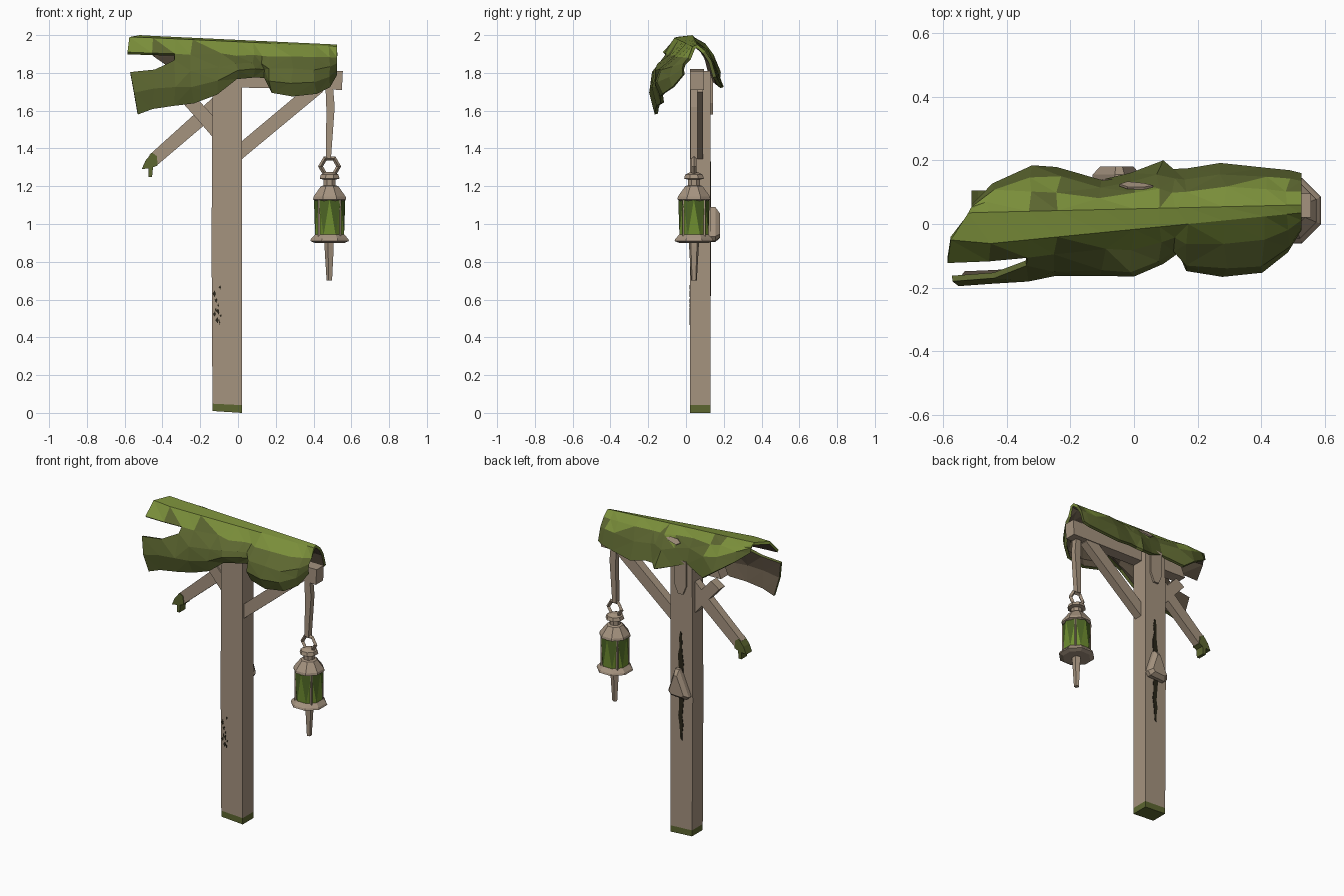
import bpy, bmesh, math, random

if "Cube" in bpy.data.objects:
    bpy.data.objects.remove(bpy.data.objects["Cube"])

random.seed(4)


def material(name, r, g, b):
    m = bpy.data.materials.new(name)
    lin = [((c / 255 + 0.055) / 1.055) ** 2.4 for c in (r, g, b)]
    m.diffuse_color = (*lin, 1)
    m.use_nodes = True
    m.node_tree.nodes["Principled BSDF"].inputs["Base Color"].default_value = m.diffuse_color
    return m


WOOD = material("weathered wood", 165, 147, 127)
MOSS = material("light moss", 122, 142, 58)
DARK_MOSS = material("dark moss", 92, 102, 48)
UNDER = material("bark underside", 98, 86, 70)
CRACK = material("dark crack", 40, 36, 24)
GLASS = material("green glass", 112, 143, 48)
DARK_GLASS = material("dark green glass", 76, 100, 36)


def finish(name, bm, *mats, recalc=True):
    if recalc:
        bmesh.ops.recalc_face_normals(bm, faces=bm.faces)
    me = bpy.data.meshes.new(name)
    bm.to_mesh(me)
    bm.free()
    for m in mats:
        me.materials.append(m)
    ob = bpy.data.objects.new(name, me)
    bpy.context.collection.objects.link(ob)
    return ob


def prism(name, pts, y0, y1, *mats, taper=1.0, moss_below=None):
    """Extrude an x-z outline from y0 to y1; the y1 side may be shrunk."""
    bm = bmesh.new()
    n = len(pts)
    cx, cz = sum(p[0] for p in pts) / n, sum(p[1] for p in pts) / n
    a = [bm.verts.new((x, y0, z)) for x, z in pts]
    b = [bm.verts.new((cx + (x - cx) * taper, y1, cz + (z - cz) * taper)) for x, z in pts]
    bm.faces.new(a)
    bm.faces.new(b)
    for i in range(n):
        j = (i + 1) % n
        bm.faces.new((a[i], a[j], b[j], b[i]))
    if moss_below is not None:
        geom = bm.verts[:] + bm.edges[:] + bm.faces[:]
        bmesh.ops.bisect_plane(bm, geom=geom, plane_co=(0, 0, moss_below), plane_no=(0.05, 0, 1))
        for f in bm.faces:
            f.material_index = int(f.calc_center_median().z < moss_below)
    return finish(name, bm, *mats)


def lathe(name, profile, cx, cy, sides, mat):
    """Spin (radius, z) points into a faceted solid."""
    bm = bmesh.new()
    rings = []
    for r, z in profile:
        rings.append([bm.verts.new((cx + r * math.cos((i + .5) * math.tau / sides),
                                    cy + r * math.sin((i + .5) * math.tau / sides), z))
                      for i in range(sides)])
    for a, b in zip(rings, rings[1:]):
        for i in range(sides):
            j = (i + 1) % sides
            bm.faces.new((a[i], a[j], b[j], b[i]))
    bm.faces.new(rings[0])
    bm.faces.new(rings[-1])
    return finish(name, bm, mat)


# Post, beam and braces
prism("post", [(-.135, 0.01), (.02, 0), (.02, .9), (.02, 1.81), (-.135, 1.81), (-.14, .9)],
      .02, .13, WOOD, DARK_MOSS, moss_below=.042)
prism("cross_beam", [(-.32, 1.73), (.55, 1.71), (.555, 1.81), (-.28, 1.82)], .02, .095, WOOD)
prism("right_brace", [(.01, 1.335), (.45, 1.70), (.42, 1.75), (.38, 1.74), (.01, 1.43)], .035, .09, WOOD)
prism("left_brace_stub", [(-.13, 1.455), (-.13, 1.57), (-.25, 1.70), (-.31, 1.66), (-.22, 1.56)],
      .04, .10, WOOD)
prism("broken_left_brace", [(-.43, 1.31), (-.10, 1.59), (-.11, 1.69), (-.47, 1.365)], .05, .10, WOOD)
prism("brace_moss_tip", [(-.425, 1.31), (-.43, 1.36), (-.455, 1.378), (-.49, 1.335), (-.51, 1.29),
                         (-.475, 1.295), (-.475, 1.25), (-.455, 1.25), (-.45, 1.30)], .045, .105, DARK_MOSS)
prism("back_tongue", [(-.10, 1.80), (-.10, 1.64), (-.075, 1.58), (-.04, 1.58), (-.015, 1.64), (-.015, 1.80)],
      .125, .142, WOOD)

# Small shelf growing on the back of the post, in two tapered layers
tri = [(-.13, .925), (-.11, .905), (0, .91), (.02, .935), (-.03, 1.09), (-.06, 1.09)]
prism("back_shelf", tri, .128, .155, WOOD)
prism("back_shelf_face", tri, .155, .18, WOOD, taper=.7)

# Dark splits in the wood, as thin plates
left, right = [], []
for i in range(15):
    z = .62 + i * .05
    w = .016 * math.sin(math.pi * (i + .4) / 15)
    left.append((-.058 - w + random.uniform(-.008, .004), z))
    right.append((-.050 + w * .6 + random.uniform(-.004, .01), z + .01))
prism("back_crack", left + right[::-1], .128, .133, CRACK)
for i in range(12):
    x, z = random.uniform(-.125, -.09), random.uniform(.47, .70)
    w, h = random.uniform(.004, .012), random.uniform(.006, .018)
    prism("front_chip", [(x - w, z), (x, z - h), (x + w * .6, z), (x, z + h)], .018, .022, CRACK)

# Moss roof: one row per station: x, back y, back z, front y, front z
STATIONS = [
    (-.54, .06, 1.94, -.195, 1.58), (-.45, .125, 1.885, -.19, 1.61), (-.33, .18, 1.80, -.18, 1.63),
    (-.24, .18, 1.75, -.16, 1.635), (-.10, .14, 1.79, -.16, 1.69), (0, .165, 1.76, -.165, 1.77),
    (.08, .195, 1.72, -.13, 1.775), (.13, .175, 1.75, -.095, 1.77), (.17, .175, 1.75, -.145, 1.69),
    (.28, .195, 1.735, -.165, 1.67), (.41, .175, 1.75, -.15, 1.685), (.48, .165, 1.76, -.09, 1.72),
    (.525, .16, 1.78, -.02, 1.79)]
TIP_SHIFT = [.03, .03, .025, .02, -.035, -.045, -.03, -.01, .01]   # ragged left end


def mix(a, b, t):
    return a + (b - a) * t


bm = bmesh.new()
grid = []
last = len(STATIONS) - 1
for k, (x, yb, zb, yf, zf) in enumerate(STATIONS):
    t = (x + .54) / 1.065
    top = mix(2.0, 1.95, t)
    rb, rf = mix(.035, .06, t), mix(-.07, .035, t)
    z1 = mix(1.91, 1.88, t)
    s5, h5 = (.6, .12) if k == 2 else (.88, .32)         # tear closes to a point
    row = [(yb, zb), (mix(rb, yb, .75), mix(top, zb, .5)), (mix(rb, yb, .42), mix(top, zb, .2)),
           (rb, top), (rf + (.02 if k == 0 else 0), top - .01),
           (mix(rf, yf, .42), z1), (mix(rf, yf, s5), mix(z1, zf, h5)),
           (yf, mix(z1, zf, .65)), (yf * .85, zf)]
    col = []
    for i, (y, z) in enumerate(row):
        dx = TIP_SHIFT[i] if k == 0 else 0
        j = random.uniform(-.012, .012) if 0 < k < last and i not in (3, 4) else 0
        col.append(bm.verts.new((x + dx + j, y + j * .4, z + j * .5)))
    grid.append(col)
for k in range(last):
    for i in range(8):
        if i == 5 and k < 2:        # torn gap at the left end
            continue
        f = bm.faces.new((grid[k][i], grid[k][i + 1], grid[k + 1][i + 1], grid[k + 1][i]))
        light = i in (2, 3, 4) or (i == 1 and k in (0, 1, 2, 5, 9, 10))
        f.material_index = 0 if light else 1
bmesh.ops.triangulate(bm, faces=bm.faces[:])
roof = finish("moss_roof", bm, MOSS, DARK_MOSS, UNDER, DARK_MOSS, recalc=False)
for f in roof.data.polygons:        # stray dark flecks breaking the colour border
    if f.material_index == 0 and abs(f.center.y) > .06 and random.random() < .15:
        f.material_index = 1
# the inside is bark under light moss and green along the hem
s = roof.modifiers.new("thickness", 'SOLIDIFY')
s.thickness, s.offset = .018, -1
roof.data.materials[3] = UNDER
s.material_offset, s.material_offset_rim = 2, 0

# Bare wood patch on the back slope of the roof, as a thin plate
bm = bmesh.new()
outline = [(-.045, .122), (-.02, .113), (.03, .112), (.06, .118), (.03, .125), (-.02, .13)]
bm.faces.new([bm.verts.new((x, y, 1.925 - (y - .11) * 1.9)) for x, y in outline])
patch = finish("bare_wood_patch", bm, WOOD)
p = patch.modifiers.new("thickness", 'SOLIDIFY')
p.thickness, p.offset = .008, 0

# Hanging strap
LX, LY = .485, .042
prism("strap", [(.465, 1.35), (.492, 1.345), (.512, 1.62), (.50, 1.76), (.462, 1.76), (.468, 1.6)],
      LY - .018, LY + .018, WOOD)

# Lantern: ring, roof, base, tail
bpy.ops.mesh.primitive_torus_add(major_segments=6, minor_segments=4, major_radius=.048,
                                 minor_radius=.013, location=(LX, LY, 1.305),
                                 rotation=(math.pi / 2, 0, 0))
lantern_ring = bpy.context.object
lantern_ring.name = "lantern_ring"
lantern_ring.data.materials.append(WOOD)
lathe("lantern_roof", [(.06, 1.115), (.095, 1.13), (.092, 1.145), (.05, 1.20), (.034, 1.205), (.034, 1.235),
                       (.057, 1.24), (.05, 1.262), (.02, 1.275)], LX, LY, 8, WOOD)
lathe("lantern_base", [(.085, .90), (.111, .91), (.106, .922), (.078, .95)], LX, LY, 8, WOOD)
lathe("lantern_tail", [(.016, .70), (.027, .88), (.027, .91)], LX, LY, 5, WOOD)

# Faceted glass body with alternating triangles
bm = bmesh.new()


def ring_verts(r, z, off):
    return [bm.verts.new((LX + r * math.cos((i + off) * math.tau / 8),
                          LY + r * math.sin((i + off) * math.tau / 8), z)) for i in range(8)]


lo, hi = ring_verts(.083, .94, .5), ring_verts(.083, 1.13, 1)
for i in range(8):
    j = (i + 1) % 8
    bm.faces.new((lo[i], lo[j], hi[i]))
    bm.faces.new((lo[j], hi[j], hi[i])).material_index = 1
finish("lantern_glass", bm, GLASS, DARK_GLASS)

# Corner bars of the lantern
for i in range(4):
    a = (i + .5) * math.tau / 4
    lathe("lantern_bar", [(.007, .93), (.007, 1.13)], LX + .08 * math.cos(a), LY + .08 * math.sin(a), 4, WOOD)
